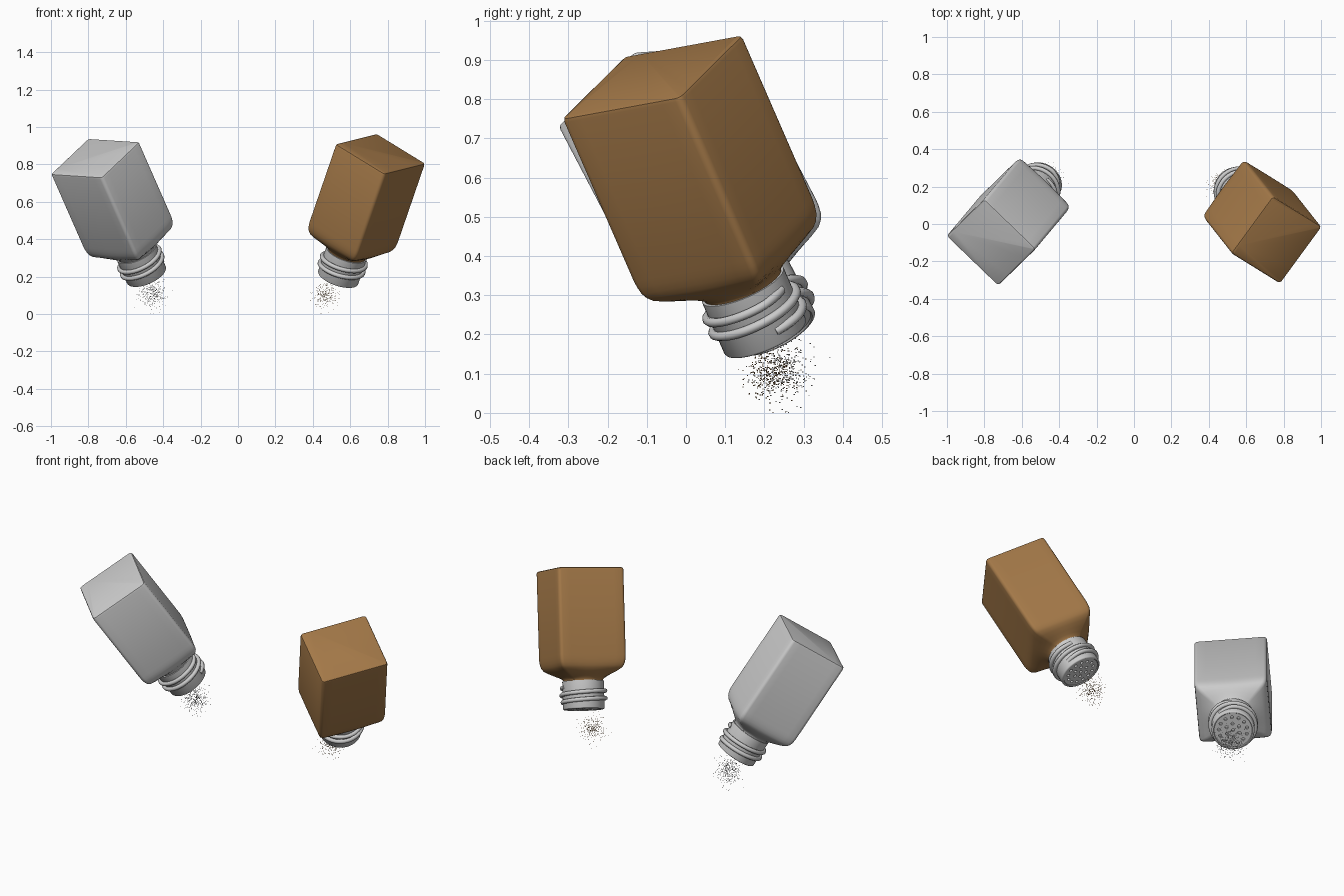
import bpy, bmesh, math, random
from mathutils import Matrix, Vector

if "Cube" in bpy.data.objects:
    bpy.data.objects.remove(bpy.data.objects["Cube"])

random.seed(4)
NECK_R, CAP_R = 0.106, 0.113
CAP_T0, CAP_T1 = 0.608, 0.762

brown = bpy.data.materials.new("brown")
brown.diffuse_color = (0.37, 0.19, 0.065, 1)
brown.use_nodes = True
brown.node_tree.nodes["Principled BSDF"].inputs["Base Color"].default_value = brown.diffuse_color


def make(name, bm, mat=None, frame=Matrix(), angle=None):
    me = bpy.data.meshes.new(name)
    bmesh.ops.recalc_face_normals(bm, faces=bm.faces)
    bm.to_mesh(me)
    bm.free()
    ob = bpy.data.objects.new(name, me)
    bpy.context.collection.objects.link(ob)
    ob.matrix_world = frame
    if mat:
        me.materials.append(mat)
    if angle:
        bpy.ops.object.select_all(action='DESELECT')
        ob.select_set(True)
        bpy.context.view_layer.objects.active = ob
        bpy.ops.object.shade_smooth_by_angle(angle=math.radians(angle))
    return ob


def loft(rings):
    bm = bmesh.new()
    rows = [[bm.verts.new(p) for p in ring] for ring in rings]
    n = len(rows[0])
    for a, b in zip(rows, rows[1:]):
        for i in range(n):
            j = (i + 1) % n
            bm.faces.new((a[i], a[j], b[j], b[i]))
    bm.faces.new(rows[0][::-1])
    bm.faces.new(rows[-1])
    return bm


def rounded_rect(hx, hy, r, arc=4, side=8):
    corners = []
    for k, (sx, sy) in enumerate(((1, 1), (-1, 1), (-1, -1), (1, -1))):
        for i in range(arc + 1):
            a = math.pi / 2 * (k + i / arc)
            corners.append(Vector((sx * (hx - r) + r * math.cos(a), sy * (hy - r) + r * math.sin(a))))
    pts = []
    for i, p in enumerate(corners):
        pts.append(p)
        if i % (arc + 1) == arc:      # subdivide the straight side
            q = corners[(i + 1) % len(corners)]
            pts += [p.lerp(q, s / side) for s in range(1, side)]
    return pts


def circle(r, t, n=48):
    return [(r * math.cos(2 * math.pi * i / n), r * math.sin(2 * math.pi * i / n), t) for i in range(n)]


def shaker(label, base, u, v, hx, hy, mat):
    # local frame: z runs from the flat base towards the pouring end
    u = Vector(u).normalized()
    w = u.cross(Vector(v)).normalized()
    v = w.cross(u)
    frame = Matrix.Translation(base) @ Matrix((u, v, w)).transposed().to_4x4()

    # bottle: rounded box blending into a round neck
    rings = []
    for t, inset in ((0, .012), (.0035, .0035), (.012, 0)):
        rings.append([(p.x, p.y, t) for p in rounded_rect(hx - inset, hy - inset, .018 - inset)])
    rect = rounded_rect(hx, hy, .018)
    for t, k in ((.475, 0), (.495, .01), (.515, .035), (.532, .09), (.545, .17), (.56, .36),
                 (.575, .6), (.588, .82), (.598, .95), (.606, 1), (.63, 1)):
        ring = []
        for p in rect:
            q = p.lerp(p.normalized() * NECK_R, k)
            ring.append((q.x, q.y, t))
        rings.append(ring)
    make(label + "_bottle", loft(rings), mat, frame, 40)

    # cap with a raised rim and pouring holes
    prof = ((CAP_R, CAP_T0), (CAP_R, CAP_T1 - .006), (CAP_R - .002, CAP_T1 - .002),
            (CAP_R - .006, CAP_T1), (CAP_R - .01, CAP_T1), (CAP_R - .013, CAP_T1 - .004))
    cap = make(label + "_cap", loft([circle(r, t) for r, t in prof]), None, frame, 40)
    bm = bmesh.new()
    for count, rad in ((1, 0), (6, .038), (13, .075)):
        for i in range(count):
            a = 2 * math.pi * i / count
            bmesh.ops.create_cone(bm, cap_ends=True, segments=12, radius1=.0085, radius2=.0085, depth=.03,
                                  matrix=Matrix.Translation((rad * math.cos(a), rad * math.sin(a), CAP_T1)))
    cutter = make(label + "_hole_cutter", bm, None, frame)
    cutter.hide_render = True
    cutter.hide_set(True)
    mod = cap.modifiers.new("holes", 'BOOLEAN')
    mod.object = cutter
    mod.solver = 'EXACT'

    # helical screw thread around the cap
    cu = bpy.data.curves.new(label + "_thread", 'CURVE')
    cu.dimensions = '3D'
    cu.bevel_depth = .012
    cu.bevel_resolution = 2
    cu.use_fill_caps = True
    sp = cu.splines.new('POLY')
    n = 100
    sp.points.add(n)
    for i in range(n + 1):
        a = 2 * math.pi * 2.1 * i / n
        r = .119 - .012 * max(0, 1 - min(i, n - i) / 5)
        sp.points[i].co = (r * math.cos(a), r * math.sin(a), .64 + .085 * i / n, 1)
    ob = bpy.data.objects.new(label + "_thread", cu)
    bpy.context.collection.objects.link(ob)
    ob.matrix_world = frame


def grains(name, centre, spread, count, mat):
    # tiny specks falling out of the cap
    bm = bmesh.new()
    for i in range(count):
        p = Vector([random.gauss(c, s) for c, s in zip(centre, spread)])
        p.z = min(max(p.z, .002), .19)
        if i == 0:
            p.z = .0012
        bmesh.ops.create_cube(bm, size=.0024, matrix=Matrix.Translation(p) @
                              Matrix.Rotation(random.random() * 3 * (i > 0), 4, 'Z'))
    make(name, bm, mat)


shaker("grey_shaker", (-.765, -.10, .835), (.20, .195, .19), (.27, -.265, -.02), .172, .192, None)
shaker("brown_shaker", (.763, -.087, .858), (.219, .299, .055), (.262, -.163, -.161), .191, .175, brown)
grains("grey_grains", (-.455, .245, .11), (.035, .035, .036), 420, None)
grains("brown_grains", (.47, .215, .10), (.032, .035, .036), 300, brown)
